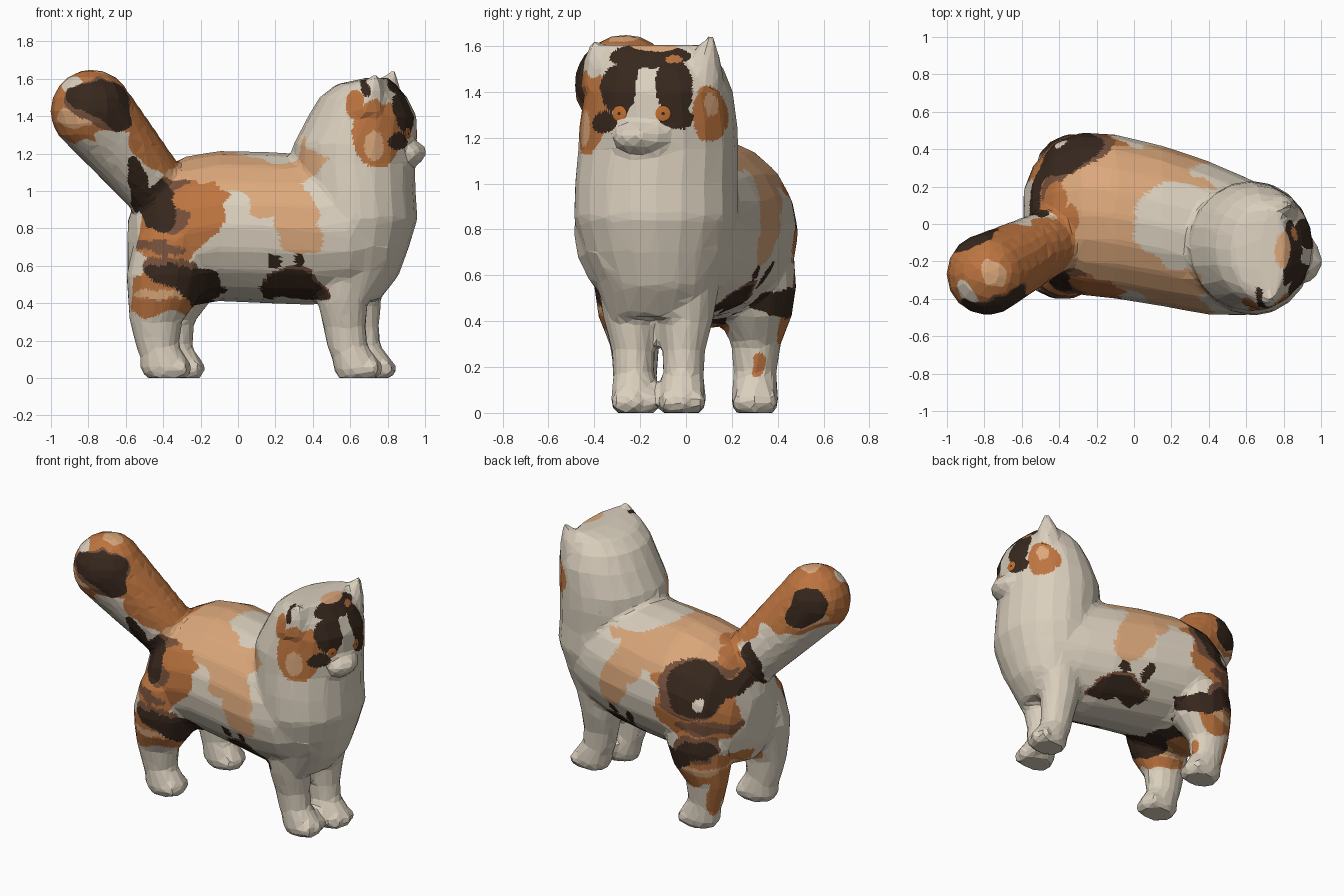
import bpy, bmesh, math
from mathutils import Vector, Matrix, noise
from mathutils.bvhtree import BVHTree

if "Cube" in bpy.data.objects:
    bpy.data.objects.remove(bpy.data.objects["Cube"])


def material(name, rgb):
    m = bpy.data.materials.new(name)
    m.diffuse_color = [(c / 255) ** 2.2 for c in rgb] + [1]
    m.use_nodes = True
    m.node_tree.nodes["Principled BSDF"].inputs["Base Color"].default_value = m.diffuse_color
    return m


W, L, O, B, D = range(5)
COAT = [material("cream_white", (217, 206, 188)), material("light_ginger", (218, 166, 122)),
        material("ginger", (188, 116, 66)), material("brown", (118, 82, 62)),
        material("dark_brown", (58, 44, 35))]
AMBER = material("amber_eye", (190, 110, 50))
ANY = 9  # marking reaches through the whole width
TAIL_ROOT, TAIL_TIP = Vector((-.36, -.05, .92)), Vector((-.782, -.267, 1.428))


# ---------- mesh helpers ----------
def loft(bm, rings):
    loops = [[bm.verts.new(p) for p in r] for r in rings]
    n = len(loops[0])
    for a, b in zip(loops, loops[1:]):
        for i in range(n):
            bm.faces.new((a[i], a[(i + 1) % n], b[(i + 1) % n], b[i]))
    bm.faces.new(loops[0])
    bm.faces.new(loops[-1])


def angles(n):
    return [2 * math.pi * i / n for i in range(n)]


def column(bm, rows, n=20, dx=0, mirror=None):
    """Upright loft from rows of (z, centre x, centre y, radius x, radius y)."""
    rings = []
    for z, cx, cy, rx, ry in rows:
        cy = cy if mirror is None else mirror - cy
        rings.append([(cx + dx + rx * math.cos(t), cy + ry * math.sin(t), z) for t in angles(n)])
    loft(bm, rings)


def barrel(bm, rows, n=20):
    """Lying loft from rows of (x, centre y, low z, high z, radius y)."""
    loft(bm, [[(x, cy + ry * math.cos(t), (lo + hi) / 2 + (hi - lo) / 2 * math.sin(t))
               for t in angles(n)] for x, cy, lo, hi, ry in rows])


def ball(bm, c, r, rot=None):
    mat = Matrix.Translation(c) @ (rot or Matrix()) @ Matrix.Diagonal((*r, 1))
    bmesh.ops.create_uvsphere(bm, u_segments=16, v_segments=10, radius=1, matrix=mat)


def add_object(name, bm, mats):
    bmesh.ops.recalc_face_normals(bm, faces=bm.faces[:])
    me = bpy.data.meshes.new(name)
    bm.to_mesh(me)
    bm.free()
    for m in mats:
        me.materials.append(m)
    ob = bpy.data.objects.new(name, me)
    bpy.context.collection.objects.link(ob)
    return ob


def fuse(ob, ratio):
    """Melt the volumes together, facet them, then split the facets finely for painting."""
    m = ob.modifiers.new("fuse", 'REMESH')
    m.mode, m.voxel_size = 'VOXEL', 0.02
    m = ob.modifiers.new("soften", 'SMOOTH')
    m.factor, m.iterations = 0.5, 4
    m = ob.modifiers.new("facet", 'DECIMATE')
    m.ratio = ratio
    m = ob.modifiers.new("fine", 'SUBSURF')
    m.subdivision_type, m.levels, m.render_levels = 'SIMPLE', 3, 3
    bpy.context.view_layer.update()
    me = bpy.data.meshes.new_from_object(ob.evaluated_get(bpy.context.evaluated_depsgraph_get()))
    ob.modifiers.clear()
    ob.data = me
    me.name = ob.name
    if not me.materials:
        for m in COAT:
            me.materials.append(m)


def paint(me):
    """Pick each face's colour from the markings of its region."""
    axis = TAIL_TIP - TAIL_ROOT
    for f in me.polygons:
        p = f.center
        k = 0.4 if p.x > 0.58 else 1.2
        q = p + k * (0.05 * noise.noise_vector(p * 5) + 0.02 * noise.noise_vector(p * 13))
        on_tail = p.x < -.2 and (p - Vector((-.47, -.11, 1.09))).dot(axis) > 0
        c = W
        for col, x, y, z, rx, ry, rz in TAIL if on_tail else BACK + RUMP + FACE:
            if ((q.x - x) / rx) ** 2 + ((q.y - y) / ry) ** 2 + ((q.z - z) / rz) ** 2 < 1:
                c = col
        f.material_index = c
        f.use_smooth = False


# ---------- markings: colour, centre, radii (later ones lie on top) ----------
BACK = [(L, 0, 0, 1.2, .5, ANY, .22), (L, .2, 0, .96, .14, ANY, .1), (L, .3, 0, .82, .14, ANY, .16),
        (W, .31, .02, 1.25, .31, .28, .2), (W, .52, 0, 1.38, .22, ANY, .2),
        (O, -.36, 0, .87, .27, ANY, .27), (B, -.37, 0, .95, .12, ANY, .14),
        (O, -.22, 0, .96, .2, ANY, .06), (L, -.2, 0, 1.12, .2, ANY, .09),
        (B, -.4, 0, .71, .17, ANY, .04),
        (O, -.42, 0, .44, .22, ANY, .12), (L, -.43, 0, .43, .13, ANY, .03),
        (B, -.36, 0, .57, .16, ANY, .09), (D, -.37, 0, .56, .14, ANY, .07),
        (D, -.23, 0, .48, .13, ANY, .08),
        (B, .3, 0, .49, .18, ANY, .085), (D, .3, 0, .48, .17, ANY, .075)]
RUMP = [(D, .17, 0, .62, .04, ANY, .05), (D, .33, 0, .62, .03, ANY, .05),
        (W, .25, -.03, .37, .5, .27, .08), (W, -.62, -.02, .82, .17, .26, .38),
        (D, -.45, -.34, .95, .11, .2, .15),
        (B, -.33, .43, .95, .24, .2, .2), (D, -.36, .42, .95, .2, .2, .18),
        (W, -.4, .46, .87, .045, .1, .045), (O, -.5, .33, .25, .07, .09, .22),
        (W, -.62, -.09, .5, .14, .2, .35), (O, -.25, .31, .2, .04, .04, .05),
        (O, -.38, -.05, 1.17, .09, .2, .07), (D, -.54, 0, 1.03, .055, ANY, .13)]
FACE = [(O, .62, -.42, 1.46, .05, .15, .08), (O, .76, -.44, 1.31, .15, .16, .19),
        (L, .73, -.44, 1.24, .05, .16, .08), (O, .85, .1, 1.3, .14, .1, .12),
        (L, .87, .12, 1.34, .05, .05, .05),
        (D, .92, -.29, 1.42, .13, .12, .12), (D, .92, -.06, 1.42, .13, .085, .14),
        (D, .85, -.16, 1.56, .1, .19, .06), (D, .9, -.38, 1.26, .1, .09, .06),
        (D, .95, -.05, 1.28, .12, .08, .04), (O, .88, -.05, 1.54, .08, .04, .02),
        (D, .68, -.36, 1.53, .04, .1, .06),
        (L, .8, -.13, 1.6, .06, .1, .025), (W, .97, -.2, 1.37, .17, .033, .15),
        (W, .97, -.195, 1.28, .15, .055, .1), (W, .98, -.19, 1.19, .14, .15, .07),
        (W, .76, -.38, 1.52, .05, .07, .07), (W, .84, .09, 1.52, .11, .065, .09)]
TAIL = [(O, -.45, 0, 1.27, .13, ANY, .13), (O, -.58, 0, 1.46, .15, ANY, .16),
        (O, -.82, 0, 1.5, .32, ANY, .23), (W, -.7, 0, 1.1, .15, ANY, .14),
        (L, -.88, 0, 1.37, .1, ANY, .05), (L, -.72, -.25, 1.65, .1, .1, .06),
        (W, -.88, -.42, 1.58, .06, .1, .06), (W, -.7, -.45, 1.3, .1, .2, .04),
        (B, -.73, -.48, 1.48, .19, .22, .15), (D, -.74, -.48, 1.5, .17, .22, .115),
        (D, -.64, -.42, 1.41, .09, .2, .09), (D, -.87, -.06, 1.46, .15, .15, .13),
        (D, -.54, 0, 1.03, .055, ANY, .13), (O, -.38, 0, 1.17, .09, ANY, .07)]

# ---------- body: torso, chest with head ----------
bm = bmesh.new()
barrel(bm, [(-.59, .04, .52, .84, .14), (-.54, .04, .4, .98, .27), (-.43, .05, .36, 1.11, .39),
            (-.28, .055, .38, 1.185, .435), (-.1, .04, .41, 1.215, .44), (.15, -.01, .4, 1.21, .43),
            (.4, -.075, .39, 1.195, .41), (.6, -.12, .42, 1.17, .37), (.8, -.13, .5, 1.1, .28)])
column(bm, [(.42, .62, -.12, .14, .22), (.55, .62, -.12, .24, .265), (.7, .63, -.13, .285, .32),
            (.85, .64, -.13, .32, .36), (1, .63, -.13, .32, .355), (1.15, .62, -.12, .325, .35),
            (1.25, .625, -.12, .33, .345), (1.4, .665, -.12, .29, .325), (1.5, .67, -.13, .235, .295),
            (1.57, .685, -.145, .16, .26), (1.605, .745, -.15, .06, .24)])
# ears: low corners at the two ends of the flat crown
for x, y, z, lean in ((.8, .05, 1.645, .055), (.71, -.345, 1.62, -.055)):
    column(bm, [(1.42, x - .03, y + lean * .6, .11, .085), (1.53, x - .01, y + lean * .5, .085, .08),
                (z, x + .025, y + lean, .016, .016)], 8)
# muzzle and nose
ball(bm, (.915, -.19, 1.2), (.085, .13, .07))
ball(bm, (.97, -.2, 1.21), (.04, .045, .045))
# legs in pairs; the second of each pair is mirrored and set back
HIND = [(0, -.31, .3, .11, .09), (.05, -.315, .3, .14, .105), (.11, -.33, .3, .125, .1),
        (.17, -.36, .3, .115, .095), (.3, -.37, .305, .14, .11), (.42, -.33, .3, .19, .165),
        (.55, -.31, .29, .22, .195), (.75, -.28, .27, .2, .2), (.95, -.24, .2, .12, .12)]
FORE = [(0, .71, -.015, .11, .09), (.05, .71, -.015, .13, .105), (.11, .69, -.015, .12, .1),
        (.17, .655, -.012, .11, .09), (.27, .64, -.01, .115, .095), (.4, .63, 0, .135, .12),
        (.62, .64, 0, .17, .16)]
for rows, dx, axis in ((HIND, -.07, .08), (FORE, -.07, -.24)):
    for shift, mirror in ((0, None), (dx, axis)):
        column(bm, rows, 14, shift, mirror)
        cx, cy = rows[1][1] + shift, rows[1][2]
        cy = cy if mirror is None else mirror - cy
        for k in (-1, 0, 1):  # toes
            ball(bm, (cx + .095 - .02 * abs(k), cy + .065 * k, .05), (.045, .036, .048))
# tail: thick brush, slimmer at the root
for i in range(10):
    r = .165 + .057 * i / 9
    ball(bm, TAIL_ROOT.lerp(TAIL_TIP, i / 9), (r, r, r))
body = add_object("body", bm, COAT)
fuse(body, 0.06)
paint(body.data)

# ---------- eyes: thin discs laid on the face ----------
tree = BVHTree.FromPolygons([v.co for v in body.data.vertices],
                            [tuple(p.vertices) for p in body.data.polygons])
for side, y in (("right", -.29), ("left", -.10)):
    hit, normal, _, _ = tree.ray_cast(Vector((2, y, 1.305)), Vector((-1, 0, 0)))
    rot = normal.to_track_quat('Z', 'Y').to_matrix().to_4x4()
    for part, r, thick, mat in (("eye", .034, .004, AMBER), ("pupil", .012, .0049, COAT[D])):
        bm = bmesh.new()
        ball(bm, hit, (r, r, thick), rot)
        add_object(f"{side}_{part}", bm, [mat])
